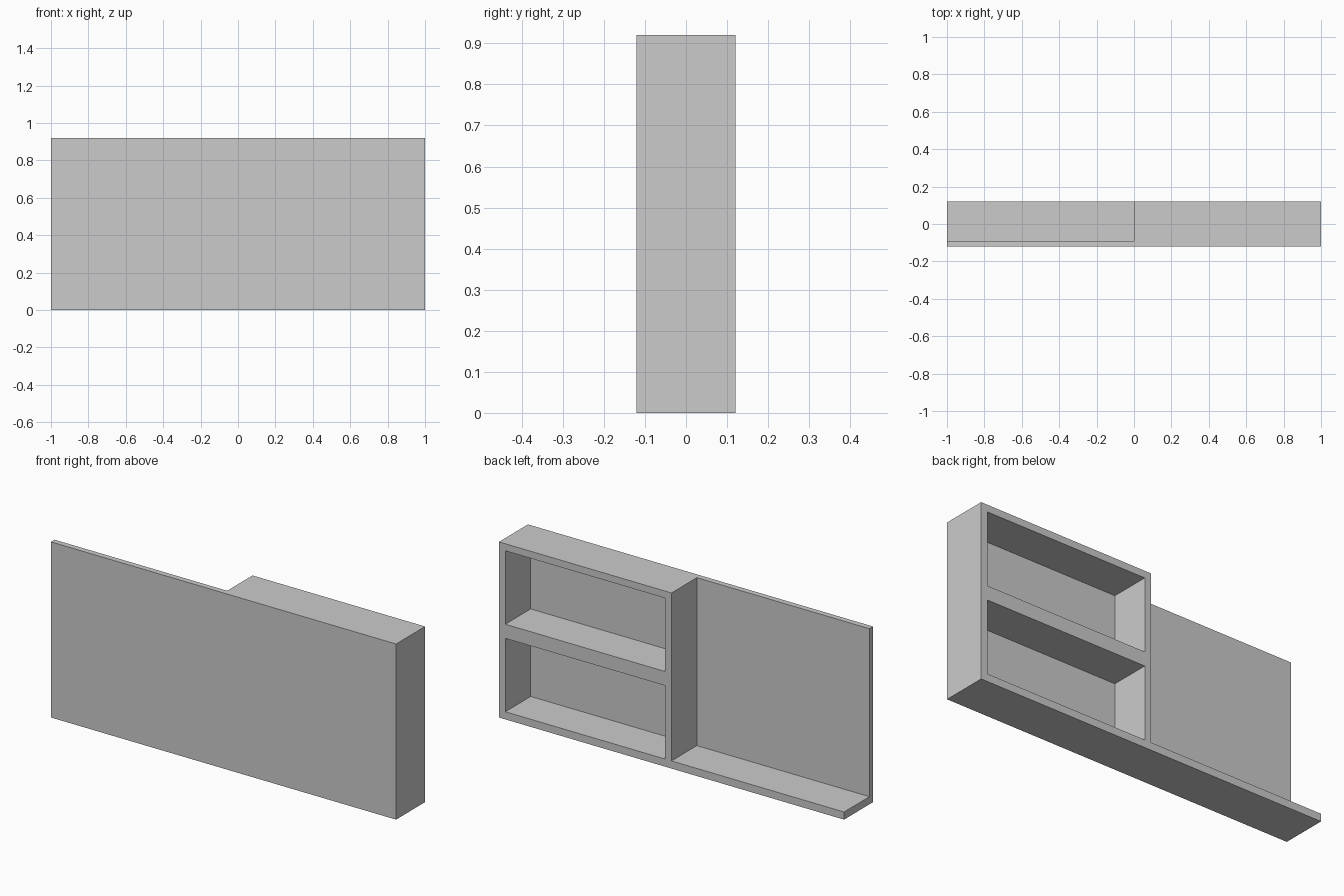
import bpy

if "Cube" in bpy.data.objects:
    bpy.data.objects.remove(bpy.data.objects["Cube"])


def box(name, x, y, z):
    """Axis-aligned box from (min, max) ranges."""
    centre = [(r[0] + r[1]) / 2 for r in (x, y, z)]
    bpy.ops.mesh.primitive_cube_add(size=1, location=centre)
    ob = bpy.context.object
    ob.name = name
    ob.scale = [r[1] - r[0] for r in (x, y, z)]
    bpy.ops.object.transform_apply(location=True, rotation=True, scale=True)
    return ob


HALF_D, HEIGHT = 0.12, 0.92
PANEL_BACK = -0.09      # inner face of the front panel
BASE, WALL = 0.04, 0.037
OUT = 0.3               # cutters run out past the back

# Counter: front panel, base plate and shelf cabinet in one solid
counter = box("counter", (-1, 1), (-HALF_D, HALF_D), (0, HEIGHT))

# Open standing space behind the left half of the panel
cutters = [box("standing_space_cutter", (-1.2, 0), (PANEL_BACK, OUT), (BASE, 1.2))]

# Two stacked compartments, open to the back
opening = (HEIGHT - BASE - 3 * WALL) / 2
for i in range(2):
    z0 = BASE + i * (opening + 2 * WALL)
    cutters.append(box(f"compartment_cutter_{i + 1}", (WALL, 1 - WALL),
                       (PANEL_BACK, OUT), (z0, z0 + opening)))

# Carve the solid
for cutter in cutters:
    cutter.hide_render = True
    mod = counter.modifiers.new(cutter.name, "BOOLEAN")
    mod.operation = "DIFFERENCE"
    mod.solver = "EXACT"
    mod.object = cutter
    bpy.context.view_layer.objects.active = counter
    bpy.ops.object.modifier_apply(modifier=mod.name)
    bpy.data.objects.remove(cutter, do_unlink=True)

bpy.ops.object.select_all(action="DESELECT")
counter.select_set(True)
bpy.context.view_layer.objects.active = counter
bpy.ops.object.shade_flat()
